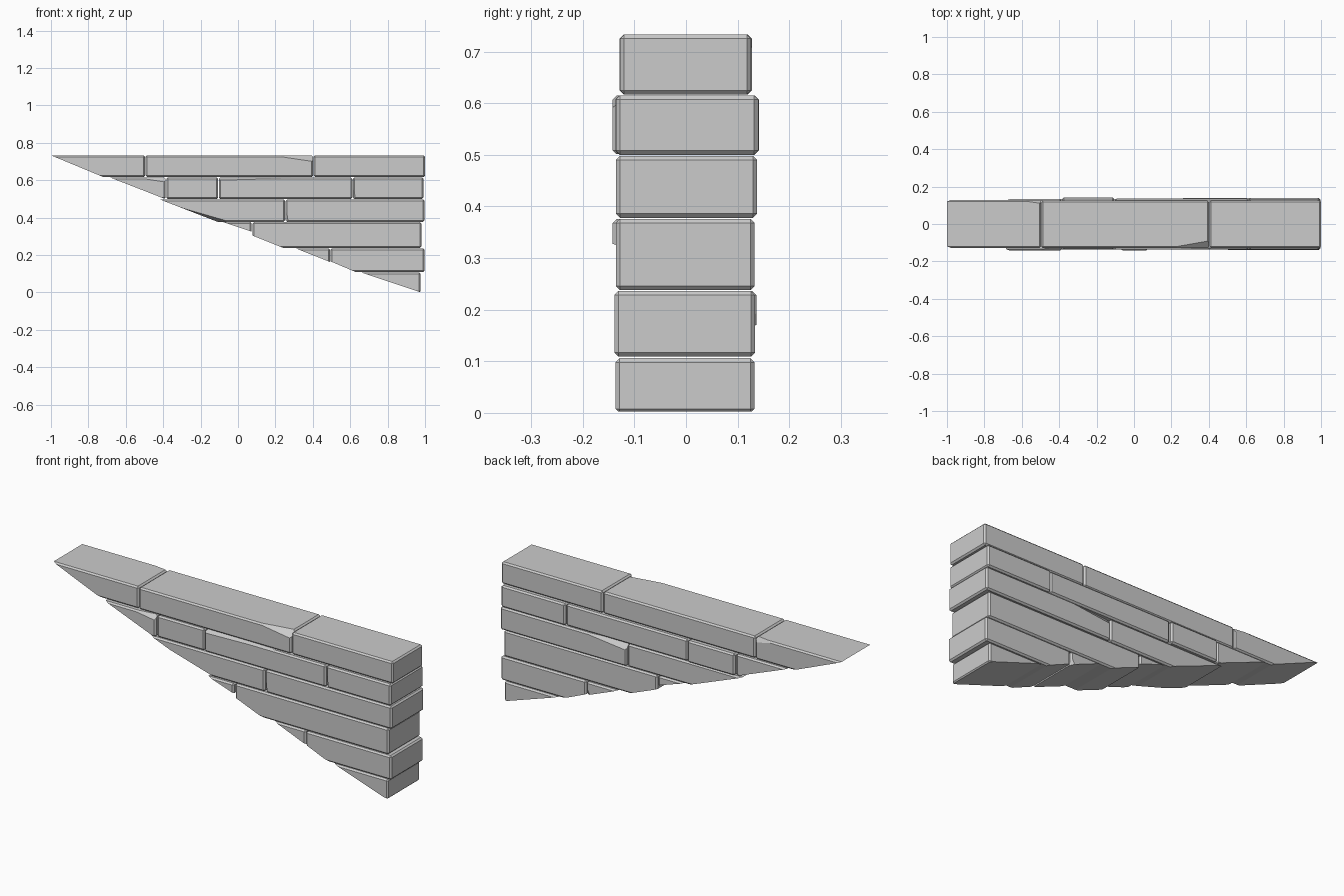
import bpy, bmesh
from mathutils import Vector


def cut(bm, points, centre):
    """Slice along the plane through three points, keep the side holding centre."""
    a, b, c = (Vector(p) for p in points)
    n = (b - a).cross(c - a).normalized()
    if n.dot(Vector(centre) - a) > 0:
        n = -n
    r = bmesh.ops.bisect_plane(bm, geom=bm.verts[:] + bm.edges[:] + bm.faces[:], dist=1e-6,
                               plane_co=a, plane_no=n, clear_outer=True)
    bmesh.ops.holes_fill(bm, edges=[e for e in bm.edges if e.is_boundary], sides=0)


def brick(name, x, y, z, slope=None, chips=()):
    """Chamfered block, trimmed by the raking underside and by corner chips."""
    bm = bmesh.new()
    bmesh.ops.create_cube(bm, size=1)
    for v in bm.verts:
        v.co = [r[0] if c < 0 else r[1] for c, r in zip(v.co, (x, y, z))]
    bmesh.ops.bevel(bm, geom=bm.edges[:], offset=0.008, segments=1,
                    affect='EDGES', clamp_overlap=True)
    if slope:
        (xa, za), (xb, zb) = slope
        cut(bm, [(xa, 0, za), (xb, 0, zb), (xa, 1, za)], (x[1], 0, z[1]))
    mid = (sum(x) / 2, sum(y) / 2, sum(z) / 2)
    for chip in chips:
        cut(bm, chip, mid)
    bmesh.ops.recalc_face_normals(bm, faces=bm.faces[:])
    me = bpy.data.meshes.new(name)
    bm.to_mesh(me)
    bm.free()
    bpy.context.collection.objects.link(bpy.data.objects.new(name, me))


# Top course
z = (0.617, 0.733)
brick("top_left_brick", (-1.05, -0.497), (-0.127, 0.128), z, ((-1, 0.733), (-0.72, 0.617)),
      [[(-0.62, 0.128, 0.733), (-0.497, 0.128, 0.705), (-0.497, 0.11, 0.733)]])
brick("top_middle_brick", (-0.494, 0.401), (-0.129, 0.125), z, None,
      [[(0.18, -0.129, 0.733), (0.401, -0.129, 0.70), (0.401, -0.09, 0.733)]])
brick("top_right_brick", (0.404, 1.0), (-0.128, 0.126), z)

# Fifth course
z = (0.5, 0.615)
brick("fifth_tip_brick", (-0.75, -0.387), (-0.142, 0.133), z, ((-0.685, 0.615), (-0.39, 0.5)),
      [[(-0.55, -0.142, 0.615), (-0.387, -0.142, 0.59), (-0.387, -0.12, 0.615)]])
brick("fifth_left_brick", (-0.383, -0.106), (-0.133, 0.141), z)
brick("fifth_middle_brick", (-0.102, 0.611), (-0.137, 0.135), z, None,
      [[(-0.102, -0.137, 0.60), (0.12, -0.137, 0.606), (0.0, -0.11, 0.615)]])
brick("fifth_right_brick", (0.614, 0.992), (-0.136, 0.14), z, None,
      [[(0.614, -0.136, 0.59), (0.628, -0.136, 0.5), (0.614, -0.11, 0.5)]])

# Fourth course
z = (0.378, 0.498)
brick("fourth_left_brick", (-0.5, 0.251), (-0.135, 0.133), z, ((-0.42, 0.498), (-0.11, 0.378)),
      [[(-0.3, -0.135, 0.452), (-0.12, -0.135, 0.4), (-0.15, -0.11, 0.394)]])
brick("fourth_right_brick", (0.255, 0.998), (-0.136, 0.138), z, None,
      [[(0.268, -0.136, 0.378), (0.255, -0.136, 0.47), (0.255, -0.115, 0.378)],
       [(0.255, 0.138, 0.465), (0.55, 0.138, 0.498), (0.255, 0.11, 0.498)]])

# Third course
z = (0.238, 0.376)
brick("third_left_brick", (-0.2, 0.073), (-0.142, 0.13), z, ((-0.1, 0.383), (0.073, 0.325)))
brick("third_right_brick", (0.077, 0.98), (-0.136, 0.133), z, ((0.077, 0.304), (0.243, 0.238)))

# Second course
z = (0.109, 0.236)
brick("second_left_brick", (0.2, 0.491), (-0.134, 0.137), z, ((0.308, 0.236), (0.491, 0.163)),
      [[(0.47, 0.137, 0.17), (0.491, 0.137, 0.21), (0.491, 0.12, 0.16)]])
brick("second_right_brick", (0.495, 0.997), (-0.139, 0.134), z, ((0.495, 0.166), (0.63, 0.109)))

# Bottom course
brick("bottom_brick", (0.55, 0.977), (-0.137, 0.133), (0, 0.106), None or ((0.66, 0.106), (0.972, 0.002)))
